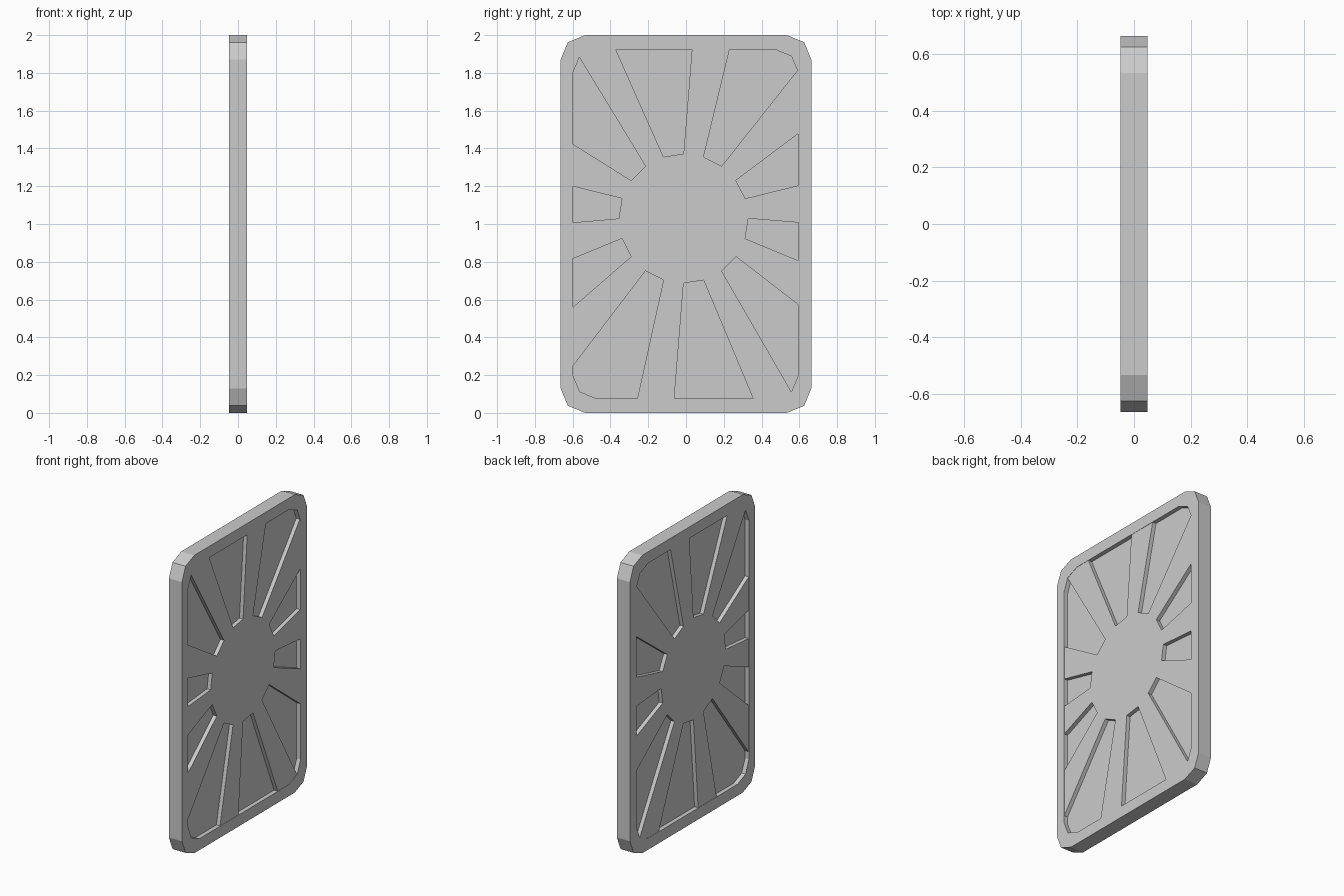
import bpy, bmesh
from math import cos, sin, radians

if "Cube" in bpy.data.objects:
    bpy.data.objects.remove(bpy.data.objects["Cube"])

HALF = 0.0485          # half thickness of the frame
FACE = 0.0465          # panel face sits just inside the frame face
FLOOR = 0.02           # half thickness left at the bottom of the grooves


def new_object(name, bm):
    bmesh.ops.recalc_face_normals(bm, faces=bm.faces)
    mesh = bpy.data.meshes.new(name)
    bm.to_mesh(mesh)
    bm.free()
    obj = bpy.data.objects.new(name, mesh)
    bpy.context.collection.objects.link(obj)
    return obj


def prism(bm, pts, x0, x1):
    """Closed prism from a (y, z) outline between two x positions."""
    a = [bm.verts.new((x0, y, z)) for y, z in pts]
    b = [bm.verts.new((x1, y, z)) for y, z in pts]
    bm.faces.new(a)
    bm.faces.new(b[::-1])
    n = len(pts)
    for i in range(n):
        j = (i + 1) % n
        bm.faces.new((a[i], b[i], b[j], a[j]))


def rounded(hy, hz, cy, cz, r):
    """Rectangle with corners rounded in two flat steps."""
    pts = []
    for k, (sy, sz) in enumerate(((1, 1), (-1, 1), (-1, -1), (1, -1))):
        for s in range(3):
            a = radians(90 * k + 45 * s)
            pts.append((cy + sy * (hy - r) + r * cos(a),
                        cz + sz * (hz - r) + r * sin(a)))
    return pts


outer = rounded(0.664, 1.0, 0, 1.0, 0.13)
inner = rounded(0.596, 0.923, -0.002, 1.0, 0.121)

# frame: ring with front, back, outer and inner walls
bm = bmesh.new()
loops = [[bm.verts.new((x, y, z)) for y, z in pts]
         for pts, x in ((outer, HALF), (outer, -HALF), (inner, -HALF), (inner, HALF))]
for k in range(4):
    a, b = loops[k], loops[(k + 1) % 4]
    for i in range(12):
        j = (i + 1) % 12
        bm.faces.new((a[i], a[j], b[j], b[i]))
new_object("frame", bm)

# panel filling the frame
bm = bmesh.new()
prism(bm, inner, -FACE, FACE)
panel = new_object("sunburst_panel", bm)

# groove cutters: (start, end) directions of each groove's two long sides
sides = [(13.8, 36.9), (51.6, 76.4), (85.4, 114), (121.3, 148), (166.1, 184.9),
         (202.4, 221), (232.7, 257.5), (265.4, 292.7), (300, 322.3), (337.5, 355.4)]
bm = bmesh.new()
for i, (d0, d1) in enumerate(sides):
    quad = []
    ends = []
    for hub, d in ((18 + 36 * i, d0), (36 + 36 * i, d1)):
        h, d = radians(hub), radians(d)
        p = (-0.013 + 0.343 * cos(h), 1.029 + 0.343 * sin(h))
        quad.append(p)
        ends.append((p[0] + 1.3 * cos(d), p[1] + 1.3 * sin(d)))
    outline = [quad[0], ends[0], ends[1], quad[1]]
    prism(bm, outline, FLOOR, 0.1)
    prism(bm, outline, -0.1, -FLOOR)
cutter = new_object("groove_cutter", bm)

# cut the grooves into both faces
mod = panel.modifiers.new("grooves", 'BOOLEAN')
mod.operation = 'DIFFERENCE'
mod.solver = 'EXACT'
mod.object = cutter
bpy.context.view_layer.objects.active = panel
panel.select_set(True)
bpy.ops.object.modifier_apply(modifier=mod.name)
bpy.data.objects.remove(cutter, do_unlink=True)
